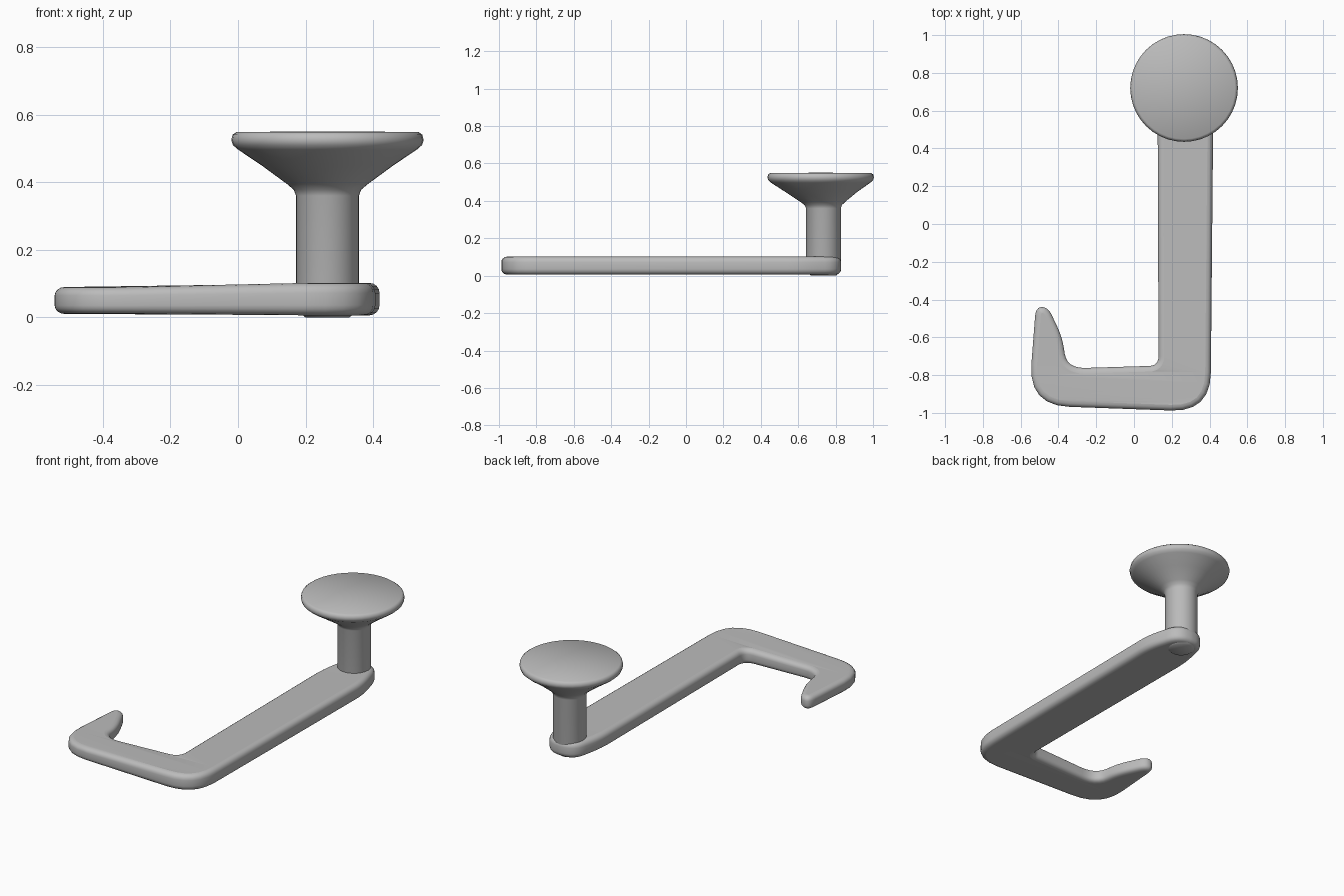
import bpy
import bmesh
from math import radians
from mathutils import Vector

cube = bpy.data.objects.get("Cube")
if cube:
    bpy.data.objects.remove(cube, do_unlink=True)

grey = bpy.data.materials.new("plain_grey")
grey.use_nodes = True
grey.diffuse_color = (0.5, 0.5, 0.5, 1)
grey.node_tree.nodes["Principled BSDF"].inputs["Base Color"].default_value = (0.5, 0.5, 0.5, 1)


def finish(obj):
    """Select the object, smooth it and give it the grey material."""
    bpy.ops.object.select_all(action="DESELECT")
    obj.select_set(True)
    bpy.context.view_layer.objects.active = obj
    if obj.type == "CURVE":
        bpy.ops.object.convert(target="MESH")
    obj = bpy.context.object
    obj.data.materials.clear()
    obj.data.materials.append(grey)
    bpy.ops.object.shade_smooth_by_angle(angle=radians(40))
    return obj


def fillet(corners, steps=6):
    """Round each (x, y, cut) corner with a quadratic arc."""
    pts = []
    for i, (x, y, cut) in enumerate(corners):
        p = Vector((x, y))
        prev = Vector(corners[i - 1][:2])
        nxt = Vector(corners[(i + 1) % len(corners)][:2])
        a = p + (prev - p).normalized() * min(cut, (prev - p).length * 0.48)
        b = p + (nxt - p).normalized() * min(cut, (nxt - p).length * 0.48)
        for s in range(steps + 1):
            t = s / steps
            pts.append(a * (1 - t) ** 2 + p * 2 * t * (1 - t) + b * t ** 2)
    return pts


# Flat hooked arm: rounded outline with soft edges
outline = fillet([
    (0.125, 0.62, 0.08), (0.17, 0.83, 0.09), (0.36, 0.83, 0.09), (0.42, 0.62, 0.08),
    (0.405, -0.995, 0.21), (-0.56, -0.96, 0.22), (-0.52, -0.44, 0.05),
    (-0.455, -0.44, 0.05), (-0.38, -0.6, 0.06), (-0.355, -0.765, 0.1),
    (0.13, -0.75, 0.05)])
curve = bpy.data.curves.new("hooked_arm", "CURVE")
curve.dimensions = "2D"
curve.fill_mode = "BOTH"
spline = curve.splines.new("POLY")
spline.points.add(len(outline) - 1)
for point, co in zip(spline.points, outline):
    point.co = (co.x, co.y, 0, 1)
spline.use_cyclic_u = True
curve.extrude = 0.018
curve.bevel_depth = 0.03
curve.offset = -0.03
curve.bevel_resolution = 3
arm = bpy.data.objects.new("hooked_arm", curve)
bpy.context.collection.objects.link(arm)
arm = finish(arm)
# The arm is a little thinner toward the hook
for v in arm.data.vertices:
    blend = max(0, min(1, (v.co.x + 0.05) / 0.25))
    v.co.z = v.co.z * (0.83 + 0.17 * blend) + 0.05 + 0.004 * blend

# Round post flaring into a wide flat disc
profile = [(0, 0), (0.065, 0), (0.085, 0.015), (0.093, 0.04), (0.093, 0.36), (0.1, 0.378),
           (0.12, 0.395), (0.195, 0.45), (0.265, 0.497), (0.28, 0.51), (0.285, 0.525),
           (0.281, 0.541), (0.27, 0.549), (0, 0.551)]
bm = bmesh.new()
verts = [bm.verts.new((r, 0, z)) for r, z in profile]
edges = [bm.edges.new(pair) for pair in zip(verts, verts[1:])]
bmesh.ops.spin(bm, geom=verts + edges, axis=(0, 0, 1), cent=(0, 0, 0),
               angle=radians(360), steps=40, use_merge=True)
bmesh.ops.remove_doubles(bm, verts=bm.verts, dist=0.0005)
bmesh.ops.recalc_face_normals(bm, faces=bm.faces)
# The disc sits slightly forward of the post
for v in bm.verts:
    if v.co.z > 0.37:
        v.co.y -= 0.015 * min(1, (v.co.z - 0.37) / 0.1)
mesh = bpy.data.meshes.new("post_and_disc")
bm.to_mesh(mesh)
bm.free()
post = bpy.data.objects.new("post_and_disc", mesh)
bpy.context.collection.objects.link(post)
post.location = (0.265, 0.735, 0)
finish(post)
